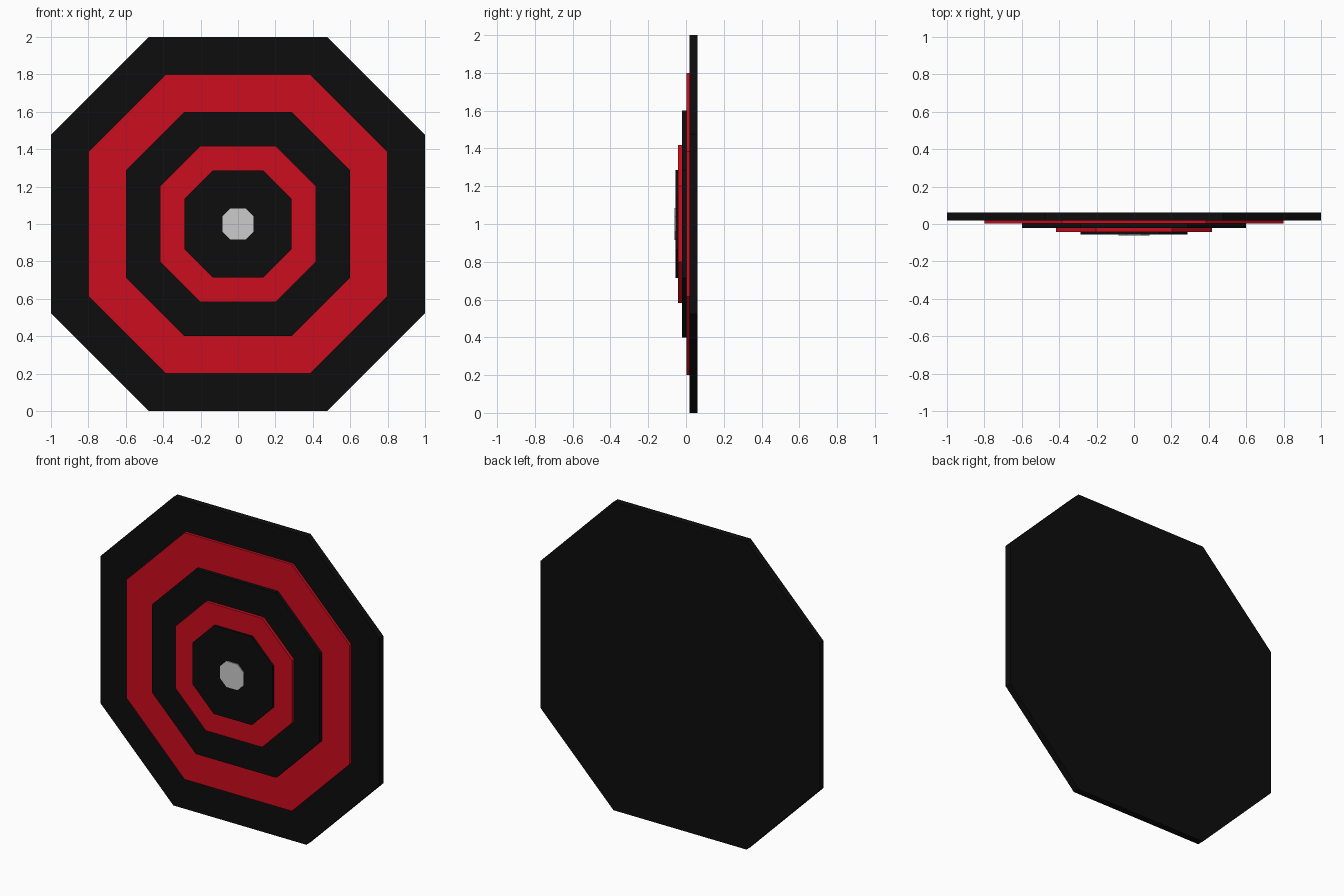
import bpy, bmesh

if "Cube" in bpy.data.objects:
    bpy.data.objects.remove(bpy.data.objects["Cube"])


def material(name, rgb):
    m = bpy.data.materials.new(name)
    m.diffuse_color = (*rgb, 1)
    m.use_nodes = True
    m.node_tree.nodes["Principled BSDF"].inputs["Base Color"].default_value = m.diffuse_color
    return m


black = material("black", (0.004, 0.004, 0.004))
red = material("red", (0.6, 0.004, 0.013))


def octagon_plate(name, r, c, y_front, y_back, mat):
    """Octagonal slab facing -y: half width r, half length of flat edge c."""
    outline = [(c, r), (r, c), (r, -c), (c, -r), (-c, -r), (-r, -c), (-r, c), (-c, r)]
    bm = bmesh.new()
    face = bm.faces.new([bm.verts.new((x, y_front, z + 1)) for x, z in outline])
    ext = bmesh.ops.extrude_face_region(bm, geom=[face], use_keep_orig=True)
    moved = [g for g in ext["geom"] if isinstance(g, bmesh.types.BMVert)]
    bmesh.ops.translate(bm, verts=moved, vec=(0, y_back - y_front, 0))
    bmesh.ops.recalc_face_normals(bm, faces=bm.faces)
    mesh = bpy.data.meshes.new(name)
    bm.to_mesh(mesh)
    bm.free()
    if mat:
        mesh.materials.append(mat)
    obj = bpy.data.objects.new(name, mesh)
    bpy.context.collection.objects.link(obj)


# Stacked target plates, back to front
octagon_plate("backing_board", 1.0, 0.477, 0.019, 0.062, black)
octagon_plate("outer_red_ring", 0.8, 0.385, 0.002, 0.019, red)
octagon_plate("middle_black_ring", 0.6, 0.287, -0.022, 0.002, black)
octagon_plate("inner_red_ring", 0.418, 0.202, -0.042, -0.022, red)
octagon_plate("centre_black_disc", 0.286, 0.136, -0.056, -0.042, black)
octagon_plate("bullseye", 0.084, 0.04, -0.062, -0.056, None)
